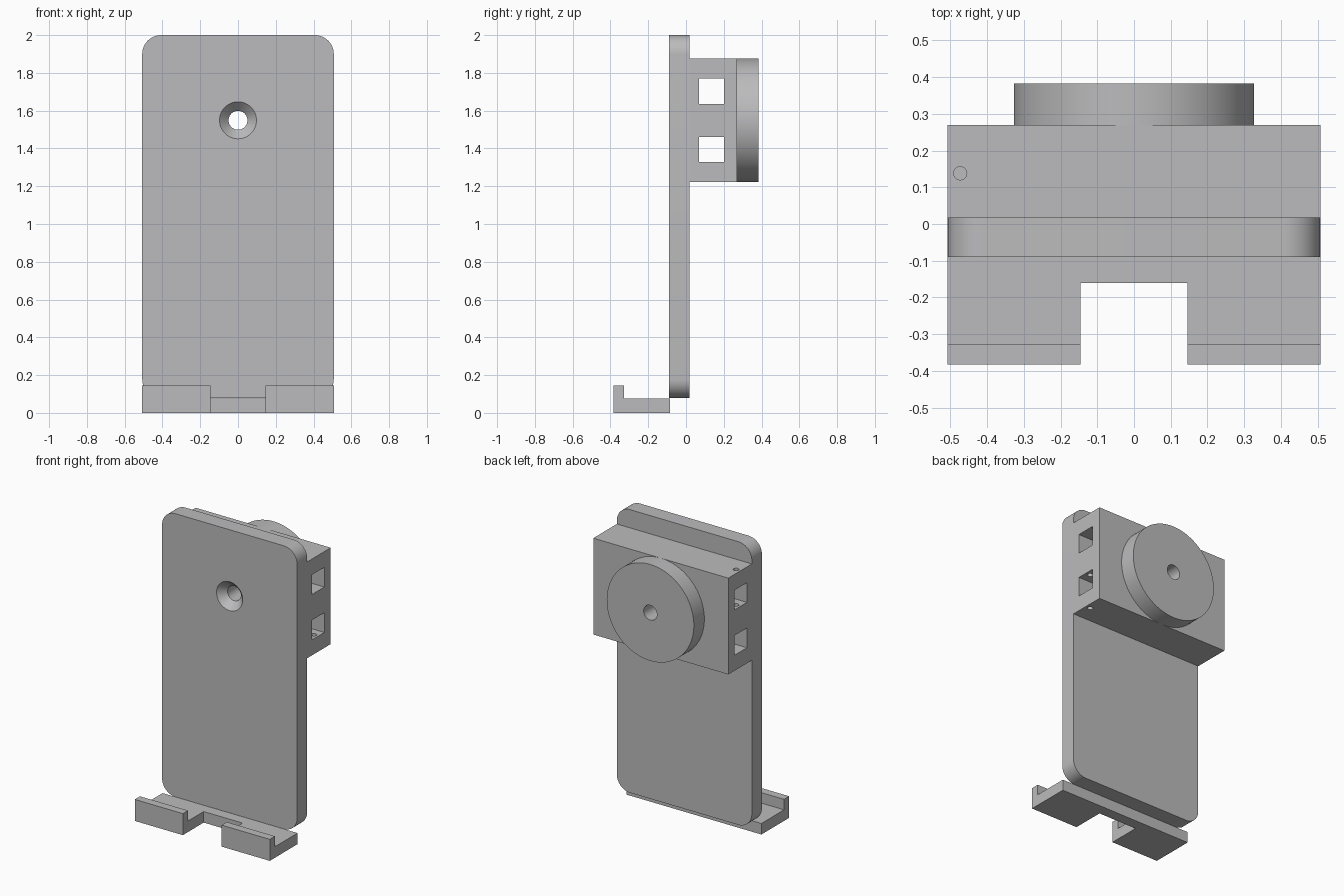
import bpy, bmesh, math
from mathutils import Matrix, Vector

if "Cube" in bpy.data.objects:
    bpy.data.objects.remove(bpy.data.objects["Cube"])

grey = bpy.data.materials.new("light_grey")
grey.diffuse_color = (0.5, 0.5, 0.51, 1)
grey.use_nodes = True
grey.node_tree.nodes["Principled BSDF"].inputs["Base Color"].default_value = grey.diffuse_color

HALF = 0.507                              # half width of the holder
PLATE_Y0, PLATE_Y1 = -0.09, 0.018         # plate front and back
BLOCK_Y1, DISC_Y1 = 0.27, 0.383           # block back, disc back
BLOCK_Z0, BLOCK_Z1 = 1.222, 1.876
HOLE_Z = (BLOCK_Z0 + BLOCK_Z1) / 2


def extrude(name, profile, axis, start, end):
    """Prism from a 2D profile: (y, z) along x, (x, z) along y, (x, y) along z."""
    place = {"x": lambda p, t: (t, p[0], p[1]),
             "y": lambda p, t: (p[0], t, p[1]),
             "z": lambda p, t: (p[0], p[1], t)}[axis]
    bm = bmesh.new()
    face = bm.faces.new([bm.verts.new(place(p, start)) for p in profile])
    made = bmesh.ops.extrude_face_region(bm, geom=[face])["geom"]
    shift = Vector(place((0, 0), end - start))
    bmesh.ops.translate(bm, vec=shift,
                        verts=[v for v in made if isinstance(v, bmesh.types.BMVert)])
    return finish(name, bm)


def finish(name, bm):
    bmesh.ops.recalc_face_normals(bm, faces=bm.faces)
    mesh = bpy.data.meshes.new(name)
    bm.to_mesh(mesh)
    bm.free()
    mesh.materials.append(grey)
    obj = bpy.data.objects.new(name, mesh)
    bpy.context.collection.objects.link(obj)
    return obj


def rect(a0, a1, b0, b1):
    return [(a0, b0), (a1, b0), (a1, b1), (a0, b1)]


def arc(cx, cy, r, a0, a1, n):
    return [(cx + r * math.cos(math.radians(a0 + (a1 - a0) * i / n)),
             cy + r * math.sin(math.radians(a0 + (a1 - a0) * i / n)))
            for i in range(n + 1)]


def circle(cx, cy, r, n):
    return arc(cx, cy, r, 0, 360, n)[:-1]


def rounded_rect(x0, x1, z0, z1, r):
    return (arc(x1 - r, z1 - r, r, 0, 90, 12) + arc(x0 + r, z1 - r, r, 90, 180, 12)
            + arc(x0 + r, z0 + r, r, 180, 270, 12) + arc(x1 - r, z0 + r, r, 270, 360, 12))


def cut(obj, cutters):
    for c in cutters:
        mod = obj.modifiers.new("cut", "BOOLEAN")
        mod.operation, mod.solver, mod.object = "DIFFERENCE", "EXACT", c
    bpy.context.view_layer.update()
    graph = bpy.context.evaluated_depsgraph_get()
    mesh = bpy.data.meshes.new_from_object(obj.evaluated_get(graph))
    obj.modifiers.clear()
    obj.data = mesh


# Main parts
plate = extrude("back_plate", rounded_rect(-HALF, HALF, 0.078, 2.0, 0.1),
                "y", PLATE_Y0, PLATE_Y1)
block = extrude("mount_block", rect(-HALF, HALF, BLOCK_Z0, BLOCK_Z1),
                "y", PLATE_Y1, BLOCK_Y1)
disc = extrude("round_boss", circle(0, HOLE_Z, 0.327, 96), "y", BLOCK_Y1, DISC_Y1)

# Bottom shelf with a front lip, notched in the middle
shelf = extrude("bottom_shelf",
                [(-0.383, 0), (-0.085, 0), (-0.085, 0.075), (-0.328, 0.075),
                 (-0.328, 0.146), (-0.383, 0.146)], "x", -HALF, HALF)

# Cutters: screw hole, countersink, side windows, pin holes and notch
bore = extrude("bore_cutter", circle(0, HOLE_Z, 0.05, 48), "y", -0.5, 0.5)
bm = bmesh.new()
depth, extra = 0.05, 0.02
slope = 0.048 / depth
bmesh.ops.create_cone(bm, cap_ends=True, segments=48,
                      radius1=0.098 + slope * extra, radius2=0.05, depth=depth + extra,
                      matrix=Matrix.Translation((0, PLATE_Y0 + (depth - extra) / 2, HOLE_Z))
                      @ Matrix.Rotation(-math.pi / 2, 4, "X"))
sink = finish("countersink_cutter", bm)
windows = [extrude("window_cutter", rect(0.07, 0.202, z, z + 0.134), "x", -1, 1)
           for z in (1.327, 1.635)]
pins = [extrude("pin_cutter", circle(-0.473, 0.138, 0.018, 24), "z", HOLE_Z, 2.1),
        extrude("pin_cutter", circle(0.473, 0.138, 0.018, 24), "z", 1.0, HOLE_Z)]
notch = extrude("notch_cutter", rect(-0.146, 0.146, -0.5, -0.16), "z", -0.2, 0.3)

cut(plate, [bore, sink])
cut(block, [bore] + windows + pins)
cut(disc, [bore])
cut(shelf, [notch])
for cutter in [bore, sink, notch] + windows + pins:
    bpy.data.objects.remove(cutter)

# Smooth the round walls, keep the edges sharp
for obj in (plate, block, disc, shelf):
    bpy.ops.object.select_all(action="DESELECT")
    obj.select_set(True)
    bpy.context.view_layer.objects.active = obj
    bpy.ops.object.shade_smooth_by_angle(angle=math.radians(30))
